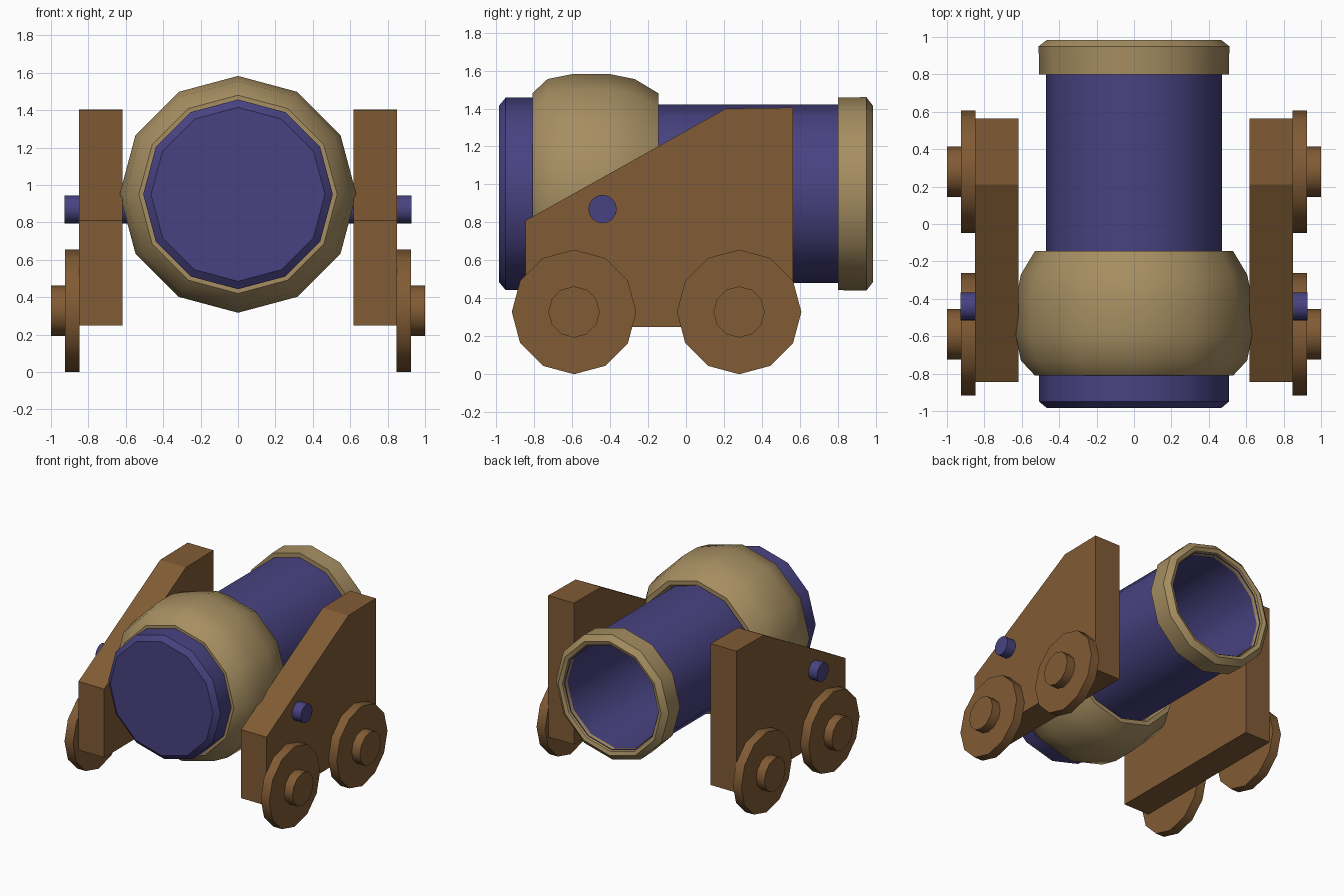
import bpy, bmesh
from math import sin, cos, pi, radians

if "Cube" in bpy.data.objects:
    bpy.data.objects.remove(bpy.data.objects["Cube"])


def material(name, rgb):
    m = bpy.data.materials.new(name)
    m.diffuse_color = (*rgb, 1)
    m.use_nodes = True
    m.node_tree.nodes["Principled BSDF"].inputs["Base Color"].default_value = m.diffuse_color
    return m


BLUE = material("blue_iron", (0.065, 0.055, 0.22))
GOLD = material("brass", (0.38, 0.27, 0.12))
WOOD = material("wood", (0.22, 0.105, 0.035))


def finish(name, bm, mat, mirror=False, smooth=True):
    bmesh.ops.recalc_face_normals(bm, faces=bm.faces[:])
    me = bpy.data.meshes.new(name)
    bm.to_mesh(me)
    bm.free()
    me.materials.append(mat)
    ob = bpy.data.objects.new(name, me)
    bpy.context.collection.objects.link(ob)
    if mirror:
        ob.modifiers.new("Mirror", 'MIRROR')
    if smooth:
        bpy.ops.object.select_all(action='DESELECT')
        ob.select_set(True)
        bpy.context.view_layer.objects.active = ob
        bpy.ops.object.shade_smooth_by_angle(angle=radians(40))
    return ob


def lathe(name, profile, axis, centre, mat, sides=12, closed=False, mirror=False):
    """Spin (position along axis, radius) points; closed joins last ring to first."""
    bm = bmesh.new()
    rings = []
    for a, r in profile:
        ring = []
        for i in range(sides):
            u, v = r * sin(2 * pi * i / sides), r * cos(2 * pi * i / sides)
            if axis == 'Y':
                co = (centre[0] + u, a, centre[1] + v)
            else:
                co = (a, centre[0] + u, centre[1] + v)
            ring.append(bm.verts.new(co))
        rings.append(ring)
    pairs = list(zip(rings, rings[1:]))
    if closed:
        pairs.append((rings[-1], rings[0]))
    else:
        bm.faces.new(rings[0])
        bm.faces.new(rings[-1])
    for p, q in pairs:
        for i in range(sides):
            j = (i + 1) % sides
            bm.faces.new((p[i], p[j], q[j], q[i]))
    return finish(name, bm, mat, mirror)


AXIS = (0, 0.95)

# Barrel: breech, tube and hollow bore
lathe("barrel", [(-0.985, 0.465), (-0.95, 0.507), (-0.78, 0.507), (-0.74, 0.47),
                 (0.96, 0.47), (0.96, 0.425), (-0.7, 0.425)], 'Y', AXIS, BLUE)

# Brass bulge around the chamber
lathe("chamber_band", [(-0.81, 0.48), (-0.81, 0.53), (-0.73, 0.605), (-0.59, 0.633),
                       (-0.41, 0.633), (-0.27, 0.605), (-0.145, 0.53),
                       (-0.145, 0.495), (-0.18, 0.475)], 'Y', AXIS, GOLD, closed=True)

# Brass muzzle ring
lathe("muzzle_ring", [(0.80, 0.46), (0.80, 0.507), (0.95, 0.51), (0.985, 0.465),
                      (0.975, 0.435), (0.94, 0.42)], 'Y', AXIS, GOLD, closed=True)

# Trunnion pins through the carriage sides
lathe("trunnion", [(0.5, 0.075), (0.928, 0.075)], 'X', (-0.44, 0.87), BLUE,
      sides=16, mirror=True)

# Carriage side panels
bm = bmesh.new()
outline = [(-0.845, 0.25), (0.565, 0.25), (0.565, 1.405), (0.21, 1.4), (-0.845, 0.81)]
face = bm.faces.new([bm.verts.new((0.618, y, z)) for y, z in outline])
out = bmesh.ops.extrude_face_region(bm, geom=[face])
bmesh.ops.translate(bm, vec=(0.232, 0, 0),
                    verts=[g for g in out["geom"] if isinstance(g, bmesh.types.BMVert)])
finish("carriage_side", bm, WOOD, mirror=True, smooth=False)

# Wheels with stepped hubs
for name, y in (("front_wheel", -0.59), ("rear_wheel", 0.28)):
    lathe(name, [(0.848, 0.328), (0.925, 0.328), (0.925, 0.135), (1.0, 0.135)],
          'X', (y, 0.328), WOOD, mirror=True)
